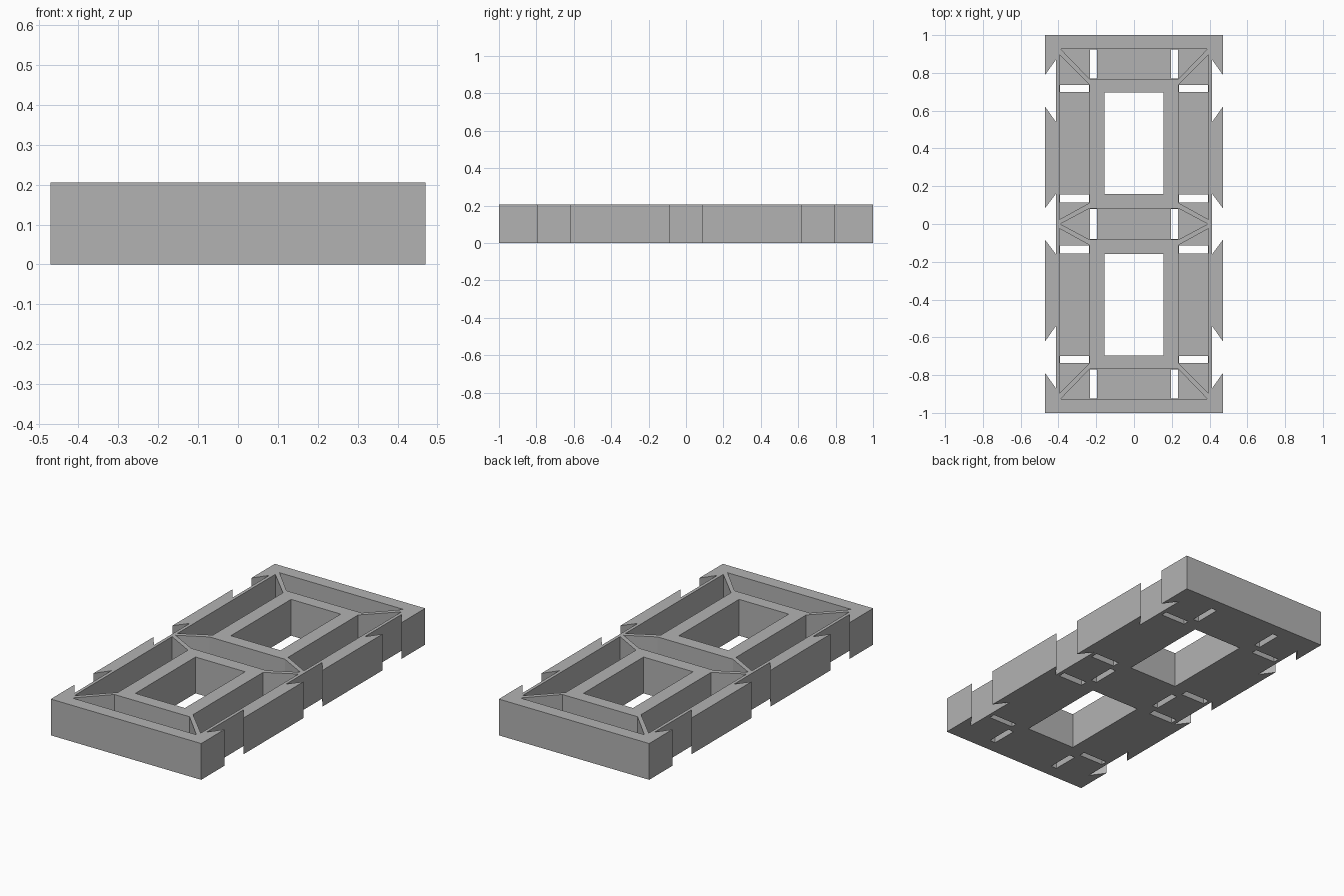
import bpy
import bmesh

cube = bpy.data.objects.get("Cube")
if cube:
    bpy.data.objects.remove(cube, do_unlink=True)

HEIGHT = 0.205
FLOOR = 0.04
TOP = HEIGHT + 0.1

grey = bpy.data.materials.new("plain grey")
grey.use_nodes = True
colour = (0.45, 0.45, 0.45, 1)
grey.diffuse_color = colour
grey.node_tree.nodes["Principled BSDF"].inputs["Base Color"].default_value = colour


def prism(name, outlines, z0, z1):
    """Extrude one or more separate outlines from z0 to z1."""
    bm = bmesh.new()
    for outline in outlines:
        face = bm.faces.new([bm.verts.new((x, y, z0)) for x, y in outline])
        up = bmesh.ops.extrude_face_region(bm, geom=[face])["geom"]
        for v in up:
            if isinstance(v, bmesh.types.BMVert):
                v.co.z = z1
    bmesh.ops.recalc_face_normals(bm, faces=bm.faces)
    mesh = bpy.data.meshes.new(name)
    bm.to_mesh(mesh)
    bm.free()
    mesh.materials.append(grey)
    obj = bpy.data.objects.new(name, mesh)
    bpy.context.collection.objects.link(obj)
    return obj


def rect(x0, x1, y0, y1):
    return [(x0, y0), (x1, y0), (x1, y1), (x0, y1)]


def mirrored(outlines, in_x, in_y):
    """Repeat outlines across the chosen axes."""
    result = []
    for sx in ((1, -1) if in_x else (1,)):
        for sy in ((1, -1) if in_y else (1,)):
            result += [[(sx * x, sy * y) for x, y in o] for o in outlines]
    return result


# Solid base block
base = prism("tile_base", [rect(-0.47, 0.47, -1, 1)], 0, HEIGHT)

# Dovetail notches, cut a little beyond the side faces
def dovetail(y, outer, inner):
    slope = (inner - outer) / 0.057
    lip = outer - 0.02 * slope
    return [(0.49, y - lip), (0.413, y - inner), (0.413, y + inner), (0.49, y + lip)]


notches = mirrored([dovetail(0.705, 0.085, 0.165)], True, True)
notches += mirrored([dovetail(0, 0.085, 0.16)], True, False)

# Two openings through the whole base
openings = mirrored([rect(-0.155, 0.155, 0.158, 0.695)], False, True)

# Trapezoid pockets separated by thin diagonal ribs
end_pocket = [(-0.235, 0.768), (0.235, 0.768), (0.388, 0.926), (-0.388, 0.926)]
side_pocket = [(0.235, 0.112), (0.395, 0.024), (0.395, 0.897), (0.235, 0.737)]
middle_pocket = [(-0.39, 0), (-0.235, -0.083), (0.235, -0.083),
                 (0.39, 0), (0.235, 0.083), (-0.235, 0.083)]
pockets = mirrored([end_pocket], False, True) + mirrored([side_pocket], True, True)
pockets.append(middle_pocket)
# Pocket walls facing the openings sit further out than the slots
inner_slots = [rect(0.196, 0.232, 0.771, 0.923),
               rect(0.238, 0.392, 0.7, 0.735),
               rect(0.238, 0.392, 0.114, 0.155)]
slots = mirrored(inner_slots, True, True)
slots += mirrored([rect(0.196, 0.232, -0.08, 0.08)], True, False)

cutters = [prism("notch_cutter", notches, -0.1, TOP),
           prism("opening_cutter", openings, -0.1, TOP),
           prism("pocket_cutter", pockets, FLOOR, TOP),
           prism("slot_cutter", slots, -0.1, FLOOR + 0.05)]
for cutter in cutters:
    cutter.hide_render = True
    mod = base.modifiers.new(cutter.name, "BOOLEAN")
    mod.operation = "DIFFERENCE"
    mod.solver = "EXACT"
    mod.object = cutter

# Bake the cuts and remove the cutters
graph = bpy.context.evaluated_depsgraph_get()
result = bpy.data.meshes.new_from_object(base.evaluated_get(graph))
base.modifiers.clear()
base.data = result
for cutter in cutters:
    bpy.data.objects.remove(cutter, do_unlink=True)
